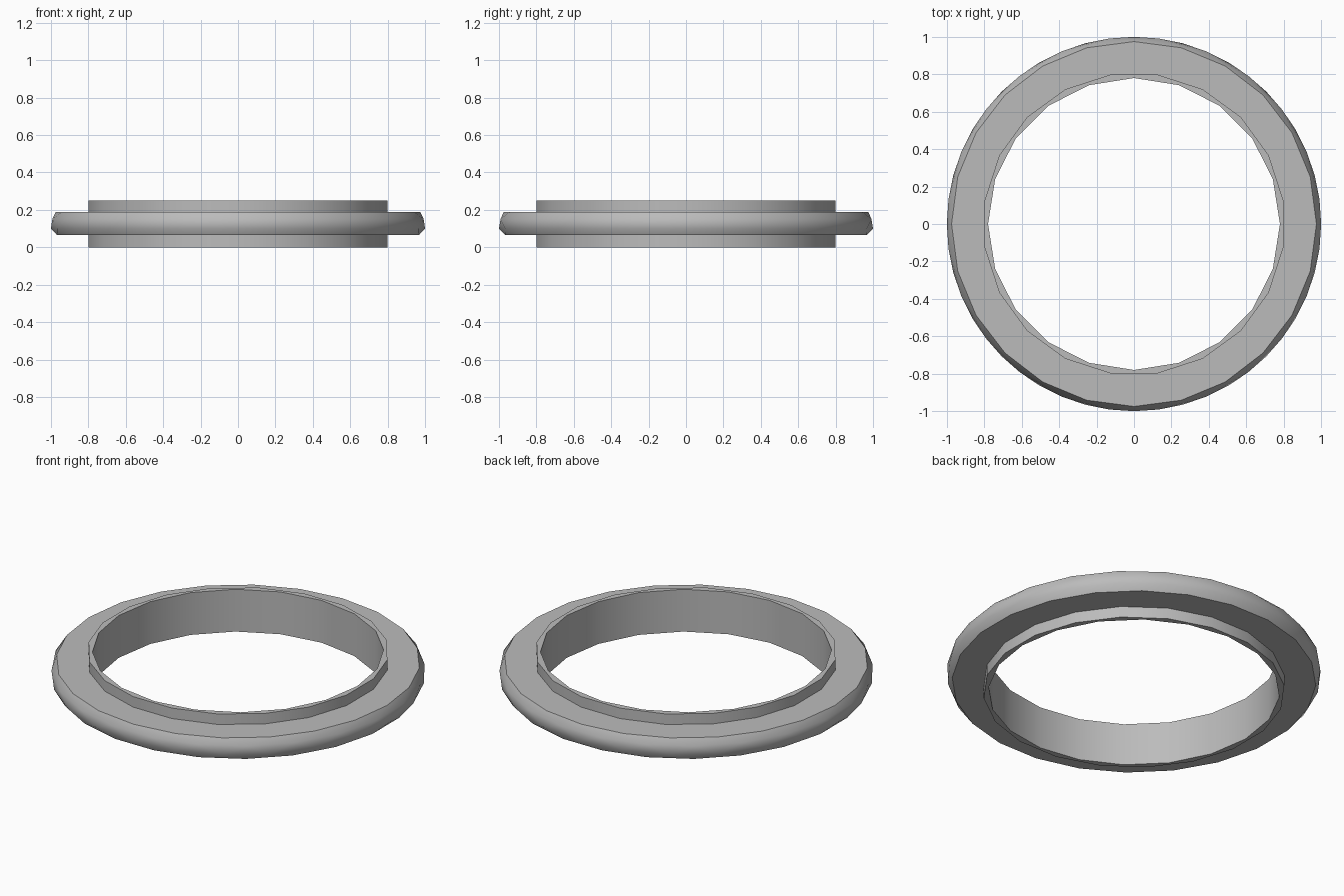
import bpy
import bmesh
from math import sin, cos, pi, radians

cube = bpy.data.objects.get("Cube")
if cube:
    bpy.data.objects.remove(cube, do_unlink=True)

grey = bpy.data.materials.new("plain grey")
grey.use_nodes = True
colour = (0.5, 0.5, 0.5, 1)
grey.diffuse_color = colour
grey.node_tree.nodes["Principled BSDF"].inputs["Base Color"].default_value = colour


def lathe(name, sides, profile):
    """Closed ring from (radius, height, turn) rows; turn is in fractions of a side."""
    bm = bmesh.new()
    rows = []
    for radius, z, turn in profile:
        angles = [2 * pi * (i + turn) / sides for i in range(sides)]
        rows.append([bm.verts.new((radius * cos(a), radius * sin(a), z)) for a in angles])
    for k, low in enumerate(rows):
        n = (k + 1) % len(rows)
        high = rows[n]
        step = profile[n][2] - profile[k][2]
        for i in range(sides):
            j = (i + 1) % sides
            if step == 0:
                bm.faces.new((low[i], low[j], high[j], high[i]))
            elif step > 0:
                bm.faces.new((low[i], low[j], high[i]))
                bm.faces.new((low[j], high[j], high[i]))
            else:
                bm.faces.new((low[i], low[j], high[j]))
                bm.faces.new((low[i], high[j], high[i]))
    bmesh.ops.recalc_face_normals(bm, faces=bm.faces)
    mesh = bpy.data.meshes.new(name)
    bm.to_mesh(mesh)
    bm.free()
    mesh.materials.append(grey)
    obj = bpy.data.objects.new(name, mesh)
    bpy.context.collection.objects.link(obj)
    bpy.ops.object.select_all(action="DESELECT")
    obj.select_set(True)
    bpy.context.view_layer.objects.active = obj
    bpy.ops.object.shade_smooth_by_angle(angle=radians(28))
    return obj


# Thin upright collar around the hole
lathe("collar", 20, [(0.808, 0, 0.5), (0.808, 0.25, 0.5), (0.78, 0.25, 0), (0.78, 0, 0)])

# Wide flange with chamfered rim, alternate rows turned by half a side
lathe("flange", 24, [
    (0.792, 0.065, 0.5), (0.975, 0.065, 0.5), (1.0, 0.1, 0),
    (1.0, 0.152, 0.5), (0.975, 0.188, 0), (0.792, 0.188, 0),
])
